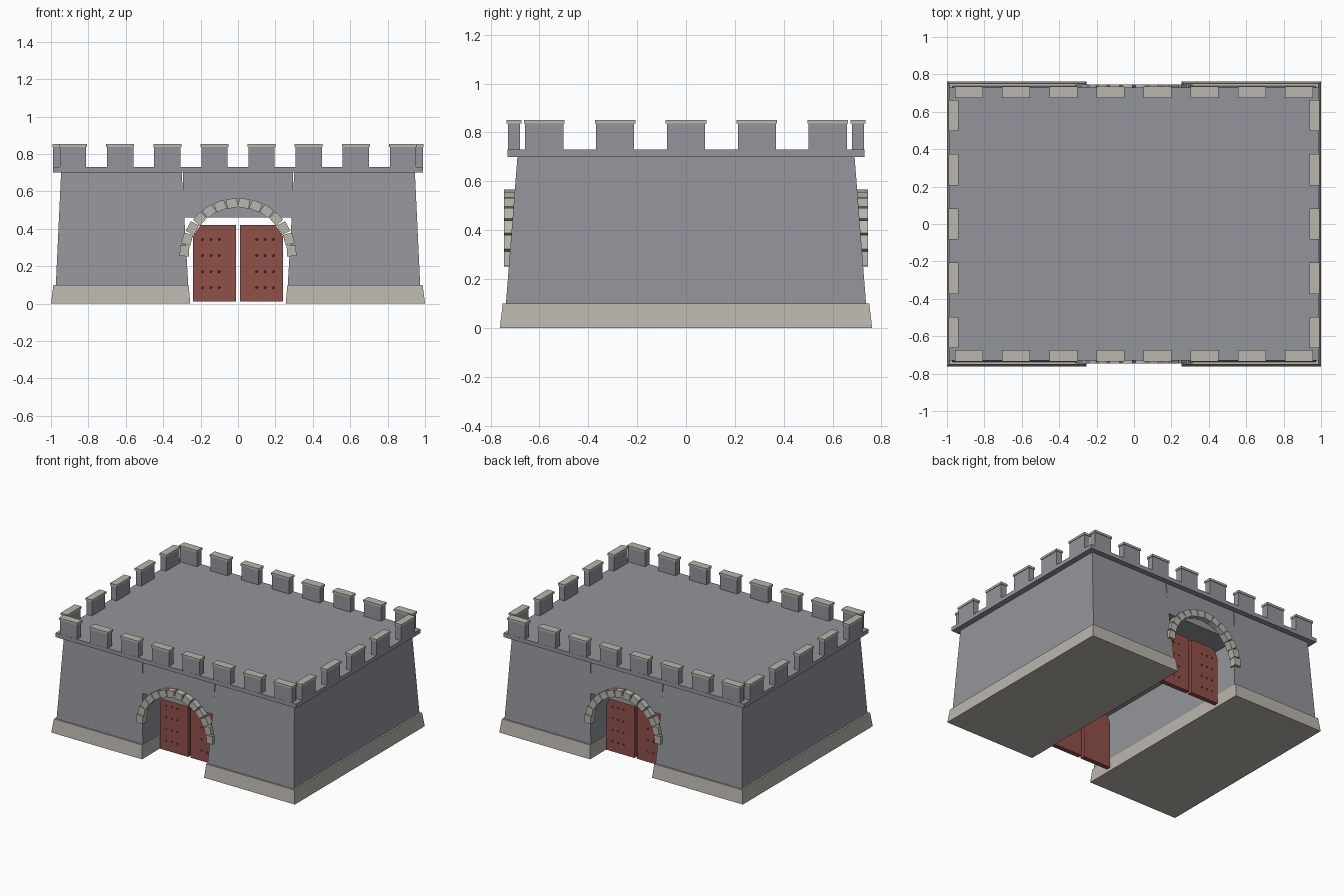
import bpy, bmesh, math
from mathutils import Matrix, Vector

cube = bpy.data.objects.get("Cube")
if cube:
    bpy.data.objects.remove(cube, do_unlink=True)


def material(name, rgb):
    m = bpy.data.materials.new(name)
    m.use_nodes = True
    m.diffuse_color = (*rgb, 1)
    m.node_tree.nodes["Principled BSDF"].inputs["Base Color"].default_value = (*rgb, 1)
    return m


GREY = material("grey stone", (0.29, 0.30, 0.325))
PALE = material("pale stone", (0.49, 0.465, 0.42))
RED = material("red brown wood", (0.28, 0.08, 0.065))
IRON = material("dark iron", (0.09, 0.07, 0.07))


def finish(name, bm, mat):
    bmesh.ops.recalc_face_normals(bm, faces=bm.faces)
    mesh = bpy.data.meshes.new(name)
    bm.to_mesh(mesh)
    bm.free()
    mesh.materials.append(mat)
    obj = bpy.data.objects.new(name, mesh)
    bpy.context.collection.objects.link(obj)
    return obj


def add_box(bm, lo, hi, turn=Matrix()):
    lo, hi = Vector(lo), Vector(hi)
    place = Matrix.Translation((lo + hi) / 2) @ turn @ Matrix.Diagonal((*(hi - lo), 1))
    return bmesh.ops.create_cube(bm, size=1, matrix=place)["verts"]


def tapered(name, mat, z, bottom, top):
    """Block whose (x0, x1, half depth) changes from bottom to top."""
    bm = bmesh.new()
    for v in add_box(bm, (-1, -1, -1), (1, 1, 1)):
        x0, x1, depth = top if v.co.z > 0 else bottom
        v.co = (x1 if v.co.x > 0 else x0, math.copysign(depth, v.co.y), z[v.co.z > 0])
    return finish(name, bm, mat)


# Two sloping wall blocks on plinths, with a passage between them
for side, s in (("left", 1), ("right", -1)):
    tapered(side + "_plinth", PALE, (0, 0.1),
            (*sorted((s * 0.255, s * 1.0)), 0.762), (*sorted((s * 0.264, s * 0.987)), 0.75))
    tapered(side + "_wall", GREY, (0.1, 0.7),
            (*sorted((s * 0.266, s * 0.974)), 0.737), (*sorted((s * 0.301, s * 0.946)), 0.69))

# Bridge over the passage and the roof slab
tapered("passage_lintel", GREY, (0.46, 0.7), (-0.294, 0.294, 0.708), (-0.294, 0.294, 0.69))
tapered("roof_slab", GREY, (0.7, 0.73), (-0.988, 0.988, 0.73), (-0.988, 0.988, 0.73))

# Battlements: grey merlons with pale caps
spots = [(s * 0.252 * (i + 0.5), e * 0.704, 0.075, 0.03)
         for i in range(4) for s in (1, -1) for e in (1, -1)]
spots += [(e * 0.965, i * 0.29, 0.028, 0.083) for i in range(-2, 3) for e in (1, -1)]
bodies, caps = bmesh.new(), bmesh.new()
for x, y, w, d in spots:
    r = 0.005
    add_box(bodies, (x - w + r, y - d + r, 0.73), (x + w - r, y + d - r, 0.836))
    add_box(caps, (x - w, y - d, 0.836), (x + w, y + d, 0.852))
finish("merlons", bodies, GREY)
finish("merlon_caps", caps, PALE)

STONES = 14
for end, e in (("front", -1), ("back", 1)):
    # Ring of arch stones, slightly uneven
    ring = bmesh.new()
    for i in range(STONES):
        a = math.pi * (i + 0.5) / STONES
        c = Vector((0.288 * math.cos(a), e * 0.72, 0.25 + 0.288 * math.sin(a)))
        half = Vector((0.025, 0.025, 0.029))
        tilt = 0.07 if math.cos(a) > 0 else -0.07
        add_box(ring, c - half, c + half, Matrix.Rotation(tilt - a, 4, "Y"))
    finish(end + "_arch_stones", ring, PALE)

    # Pair of doors with clipped outer corners and iron studs
    outer = e * (0.59 if e > 0 else 0.57)
    for side, s in (("left", 1), ("right", -1)):
        door = bmesh.new()
        outline = ((0.01, 0.01), (0.24, 0.01), (0.24, 0.36), (0.2, 0.42), (0.01, 0.42))
        face = door.faces.new([door.verts.new((s * x, outer, z)) for x, z in outline])
        slab = bmesh.ops.extrude_face_region(door, geom=[face])["geom"]
        bmesh.ops.translate(door, vec=(0, -e * 0.035, 0),
                            verts=[g for g in slab if isinstance(g, bmesh.types.BMVert)])
        finish(f"{end}_{side}_door", door, RED)

        studs = bmesh.new()
        for row in range(4):
            for col in range(3):
                spot = Vector((s * (0.1 + 0.045 * col), outer, 0.085 + 0.086 * row))
                bmesh.ops.create_icosphere(studs, subdivisions=1, radius=0.007,
                                           matrix=Matrix.Translation(spot))
        finish(f"{end}_{side}_door_studs", studs, IRON)
